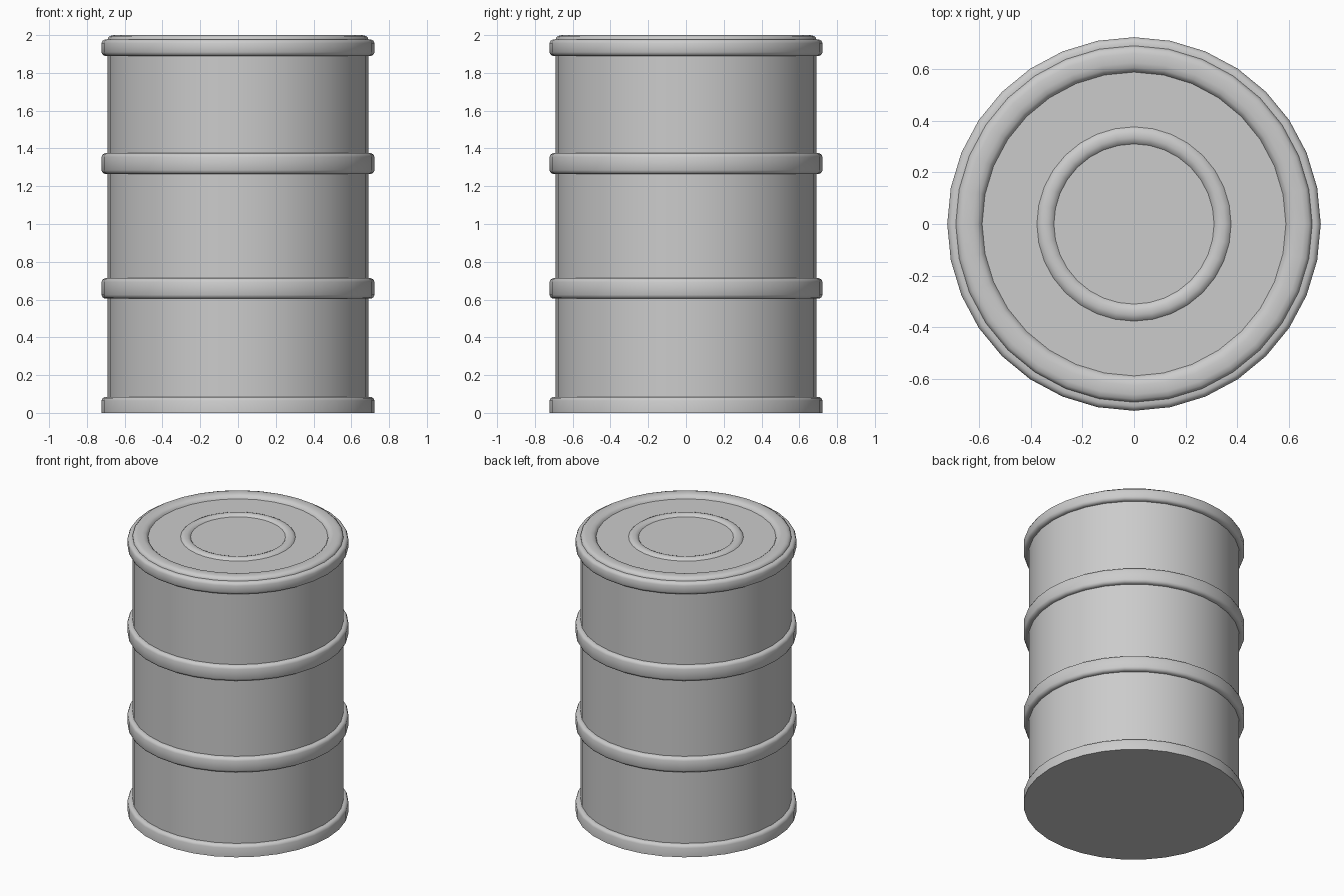
import bpy, bmesh, math

if "Cube" in bpy.data.objects:
    bpy.data.objects.remove(bpy.data.objects["Cube"])

SIDES = 32


def lathe(name, profile):
    """Spin an (r, z) profile around z; zero radius closes to a pole."""
    bm = bmesh.new()
    rows = []
    for r, z in profile:
        if r == 0:
            rows.append([bm.verts.new((0, 0, z))] * SIDES)
        else:
            rows.append([bm.verts.new((r * math.cos(2 * math.pi * i / SIDES),
                                       r * math.sin(2 * math.pi * i / SIDES), z))
                         for i in range(SIDES)])
    for a, b in zip(rows, rows[1:]):
        for i in range(SIDES):
            j = (i + 1) % SIDES
            quad = list(dict.fromkeys([a[i], a[j], b[j], b[i]]))
            bm.faces.new(quad)
    bmesh.ops.recalc_face_normals(bm, faces=bm.faces)
    mesh = bpy.data.meshes.new(name)
    bm.to_mesh(mesh)
    bm.free()
    obj = bpy.data.objects.new(name, mesh)
    bpy.context.collection.objects.link(obj)
    bpy.ops.object.select_all(action='DESELECT')
    obj.select_set(True)
    bpy.context.view_layer.objects.active = obj
    bpy.ops.object.shade_smooth_by_angle(angle=math.radians(40))
    return obj


def hoop(z0, z1):
    """Rounded band standing proud of the drum wall."""
    return [(0.69, z0), (0.705, z0), (0.717, z0 + 0.007), (0.723, z0 + 0.02),
            (0.723, z1 - 0.02), (0.717, z1 - 0.007), (0.705, z1), (0.69, z1)]


# Drum shell: flat base, bottom hoop, two middle hoops, top hoop and rolled rim
profile = [(0, 0), (0.723, 0), (0.723, 0.065), (0.717, 0.078), (0.705, 0.085), (0.69, 0.085)]
for z0, z1 in ((0.605, 0.713), (1.265, 1.375), (1.89, 1.977)):
    profile += hoop(z0, z1)
profile += [(0.688, 1.985), (0.678, 1.995), (0.66, 2.0), (0.625, 2.0),
            (0.605, 1.995), (0.594, 1.986), (0.588, 1.975)]

# Recessed lid with a raised circular bead
profile += [(0.376, 1.975), (0.368, 1.984), (0.353, 1.99), (0.333, 1.99),
            (0.318, 1.984), (0.31, 1.975), (0, 1.975)]
lathe("drum", profile)
